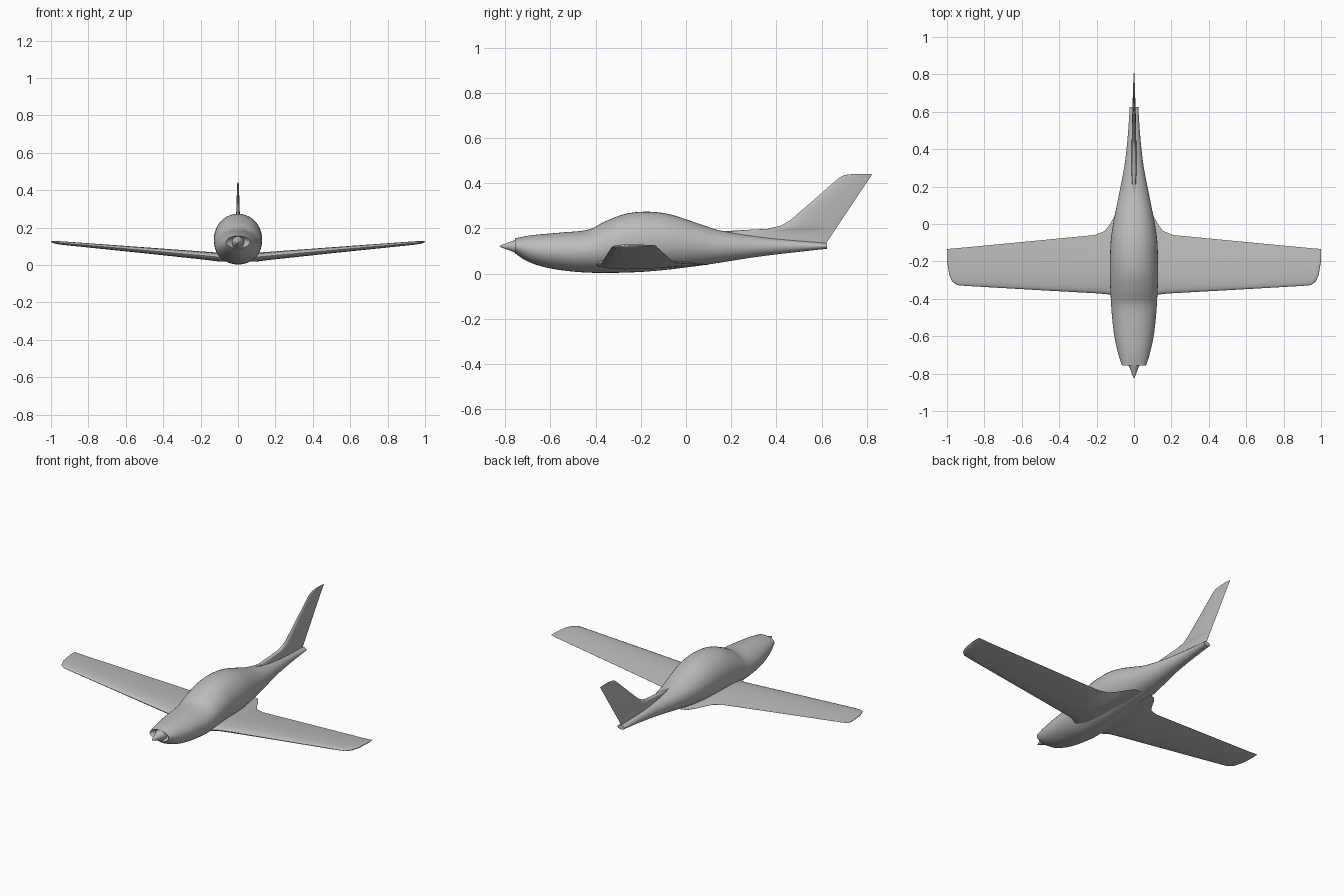
import bpy, bmesh, math

if "Cube" in bpy.data.objects:
    bpy.data.objects.remove(bpy.data.objects["Cube"])

grey = bpy.data.materials.new("light grey")
grey.diffuse_color = (0.5, 0.5, 0.5, 1)
grey.use_nodes = True
grey.node_tree.nodes["Principled BSDF"].inputs["Base Color"].default_value = grey.diffuse_color


def loft(name, rings, angle=40):
    """Skin a list of equal-length closed rings and cap both ends."""
    bm = bmesh.new()
    vs = [[bm.verts.new(p) for p in r] for r in rings]
    n = len(rings[0])
    for a, b in zip(vs, vs[1:]):
        for i in range(n):
            j = (i + 1) % n
            bm.faces.new((a[i], a[j], b[j], b[i]))
    bm.faces.new(vs[0])
    bm.faces.new(vs[-1])
    bmesh.ops.recalc_face_normals(bm, faces=bm.faces)
    me = bpy.data.meshes.new(name)
    bm.to_mesh(me)
    bm.free()
    me.materials.append(grey)
    ob = bpy.data.objects.new(name, me)
    bpy.context.collection.objects.link(ob)
    bpy.ops.object.select_all(action='DESELECT')
    ob.select_set(True)
    bpy.context.view_layer.objects.active = ob
    bpy.ops.object.shade_smooth_by_angle(angle=math.radians(angle))
    return ob


def smooth(pts, t):
    """Smooth curve through (t, value) points."""
    k = 0
    while k < len(pts) - 2 and t > pts[k + 1][0]:
        k += 1

    def slope(i):
        a, b = pts[max(i - 1, 0)], pts[min(i + 1, len(pts) - 1)]
        return (b[1] - a[1]) / (b[0] - a[0])
    (t0, v0), (t1, v1) = pts[k], pts[k + 1]
    h = t1 - t0
    s = (t - t0) / h
    return ((2*s**3 - 3*s*s + 1) * v0 + (s**3 - 2*s*s + s) * h * slope(k)
            + (3*s*s - 2*s**3) * v1 + (s**3 - s*s) * h * slope(k + 1))


def ellipse(y, z, rx, rz, n=40):
    return [(rx * math.cos(2*math.pi*i/n), y, z + rz * math.sin(2*math.pi*i/n))
            for i in range(n)]


def airfoil(n=14):
    """Unit chord (c, t) loop; t runs from -1 to 1 at the thickest point."""
    def half(c):
        return (1.4845*c**0.5 - 0.63*c - 1.758*c*c + 1.4215*c**3 - 0.5075*c**4) * 2
    cs = [(1 - math.cos(math.pi*i/n)) / 2 for i in range(n + 1)]
    return [(c, half(c)) for c in reversed(cs)] + [(c, -half(c)) for c in cs[1:]]


# fuselage: top line, bottom line and half width along y
top = [(-.757, .156), (-.69, .169), (-.55, .182), (-.43, .195), (-.36, .230),
       (-.27, .264), (-.17, .274), (-.07, .262), (.06, .220), (.15, .191),
       (.33, .163), (.625, .134)]
bottom = [(-.757, .090), (-.71, .058), (-.625, .028), (-.49, .008), (-.35, .003),
          (-.16, .010), (.06, .035), (.33, .076), (.625, .110)]
width = [(-.757, .064), (-.70, .083), (-.6, .105), (-.5, .117), (-.4, .124),
         (-.27, .129), (-.1, .125), (0, .112), (.1, .092), (.2, .072),
         (.3, .053), (.4, .040), (.5, .031), (.625, .023)]
# the cowl mouth is hollowed slightly behind the spinner
rings = [ellipse(-.725, .123, .025, .020), ellipse(-.735, .123, .048, .026),
         ellipse(-.755, .123, .060, .031)]
for i in range(71):
    y = -.757 + 1.382 * i / 70
    a, b = smooth(top, y), smooth(bottom, y)
    rings.append(ellipse(y, (a + b) / 2, smooth(width, y), (a - b) / 2))
loft("fuselage", rings, 50)

# spinner: flared cone
loft("spinner", [ellipse(y, .121, r, r, 24) for y, r in
                 [(-.72, .034), (-.75, .032), (-.765, .025), (-.785, .017),
                  (-.805, .010), (-.818, .005), (-.825, .001)]], 50)

# wings: x, leading edge, trailing edge, chord height, half thickness
stations = [(.03, -.41, .10, .040, .022), (.07, -.405, .09, .042, .023),
            (.10, -.395, .05, .043, .024), (.128, -.378, 0, .045, .023),
            (.155, -.374, -.037, .048, .022), (.21, -.370, -.059, .053, .021),
            (.5, -.354, -.087, .079, .016), (.9, -.331, -.125, .114, .010),
            (.945, -.327, -.129, .118, .009), (.972, -.308, -.131, .121, .008),
            (.988, -.270, -.133, .123, .006), (1.0, -.195, -.134, .125, .002)]
for side, label in ((1, "right_wing"), (-1, "left_wing")):
    loft(label, [[(side * x, le + (te - le) * c, z + t * h) for c, t in airfoil()]
                 for x, le, te, z, h in stations])

# fin with a dorsal fillet: height, leading edge, half thickness
fin = [(.125, .22, .017), (.165, .19, .014), (.187, .165, .012), (.193, .26, .012),
       (.198, .36, .012), (.212, .42, .012), (.235, .46, .011), (.33, .57, .008),
       (.425, .678, .005), (.436, .70, .004), (.441, .74, .003)]
loft("tail_fin", [[(t * h, le + (.618 + (z - .13) * .666 - le) * c, z)
                   for c, t in airfoil()] for z, le, h in fin])
